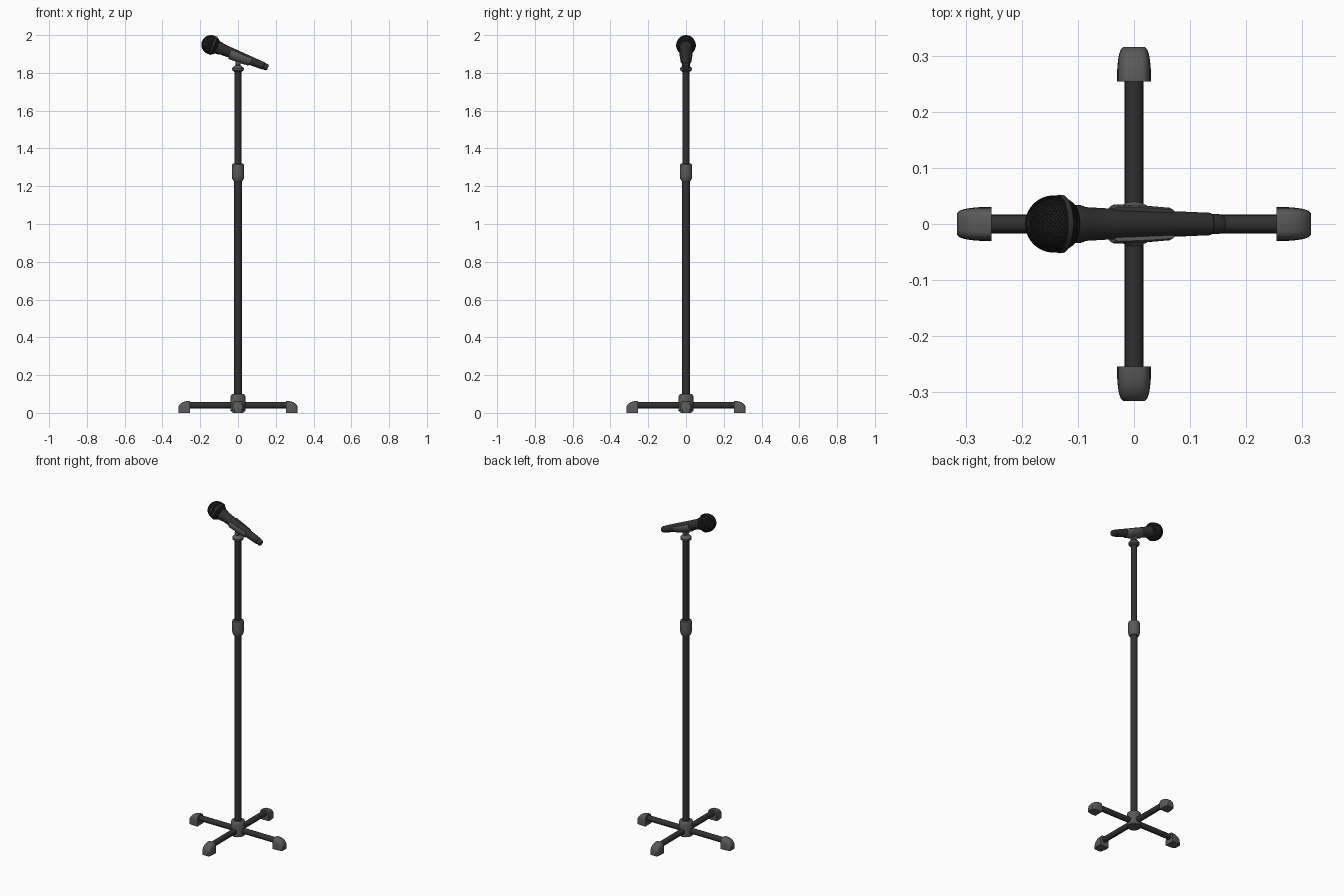
import bpy, bmesh, math
from mathutils import Matrix, Vector

if "Cube" in bpy.data.objects:
    bpy.data.objects.remove(bpy.data.objects["Cube"])


def material(name, v):
    m = bpy.data.materials.new(name)
    m.diffuse_color = (v, v, v, 1)
    m.use_nodes = True
    m.node_tree.nodes["Principled BSDF"].inputs["Base Color"].default_value = m.diffuse_color
    return m


BLACK = material("black_metal", 0.03)
GREY = material("grey_plastic", 0.1)
MESH = material("grille_black", 0.02)


def finish(name, bm, mat, mtx=Matrix()):
    bmesh.ops.recalc_face_normals(bm, faces=bm.faces)
    bm.transform(mtx)
    me = bpy.data.meshes.new(name)
    bm.to_mesh(me)
    bm.free()
    me.materials.append(mat)
    ob = bpy.data.objects.new(name, me)
    bpy.context.collection.objects.link(ob)
    return ob


def loft(name, rings, mat, mtx=Matrix(), caps=True):
    """Skin closed rings of points; optionally close both ends."""
    bm = bmesh.new()
    rows = [[bm.verts.new(p) for p in r] for r in rings]
    n = len(rows[0])
    for a, b in zip(rows, rows[1:]):
        for i in range(n):
            j = (i + 1) % n
            bm.faces.new((a[i], a[j], b[j], b[i]))
    if caps:
        bm.faces.new(rows[0])
        bm.faces.new(rows[-1])
    return finish(name, bm, mat, mtx)


def lathe(name, profile, mat, mtx=Matrix(), n=32):
    """Turn a (radius, height) profile about z."""
    rings = [[(r * math.cos(2 * math.pi * i / n), r * math.sin(2 * math.pi * i / n), z)
              for i in range(n)] for r, z in profile]
    return loft(name, rings, mat, mtx)


# Base: two crossing tubes and the hub
LEG_Z = 0.041
for axis, name in (("Y", "leg_tube_side"), ("X", "leg_tube_depth")):
    mtx = Matrix.Translation((0, 0, LEG_Z)) @ Matrix.Rotation(math.pi / 2, 4, axis)
    lathe(name, [(0.0165, -0.29), (0.0165, 0.29)], BLACK, mtx, 24)
lathe("hub", [(0.036, 0.008), (0.04, 0.012), (0.04, 0.085), (0.037, 0.094), (0.03, 0.1)], GREY)

# Rubber feet: flat underneath, rounded on top and at the outer end
foot_sections = [(0.254, 0.030, 0.063), (0.275, 0.030, 0.062), (0.292, 0.0285, 0.057),
                 (0.303, 0.0265, 0.050), (0.311, 0.0235, 0.041), (0.3155, 0.019, 0.032)]


def arch(d, w, h, n=14):
    pts = []
    for k in range(n + 1):
        a = math.pi * k / n
        c, s = math.cos(a), max(0, math.sin(a))
        pts.append((d, math.copysign(w * abs(c) ** 0.5, c), h * s ** 0.5 if s > 1e-6 else 0))
    return pts


for k in range(4):
    loft(f"foot_{k + 1}", [arch(*s) for s in foot_sections], GREY,
         Matrix.Rotation(k * math.pi / 2, 4, "Z"))

# Telescopic pole, clutch and top fitting
lathe("lower_pole", [(0.0205, 0.09), (0.0205, 1.25)], BLACK)
lathe("upper_pole", [(0.018, 1.25), (0.018, 1.815)], BLACK)
lathe("height_clutch", [(0.024, 1.228), (0.031, 1.24), (0.033, 1.255), (0.033, 1.305),
                        (0.031, 1.315), (0.024, 1.32)], GREY)
lathe("top_fitting", [(0.02, 1.806), (0.03, 1.812), (0.031, 1.824), (0.026, 1.831),
                      (0.013, 1.84), (0.012, 1.868)], GREY)

# Microphone frame: local z runs from head to tail, local x points down
TILT = math.radians(22)
MIC = Matrix.Translation((-0.143, 0, 1.949)) @ Matrix.Rotation(math.pi / 2 + TILT, 4, "Y")

# Microphone body
lathe("microphone_body", [(0.034, 0.034), (0.034, 0.05), (0.030, 0.062), (0.028, 0.1),
                          (0.020, 0.30), (0.0175, 0.302), (0.0175, 0.318),
                          (0.014, 0.325)], BLACK, MIC)
# Grille band and inner ball
lathe("grille_band", [(0.046, 0.008), (0.051, 0.008), (0.0522, 0.011), (0.0515, 0.017),
                      (0.049, 0.019), (0.044, 0.019)], BLACK, MIC, 40)
bm = bmesh.new()
bmesh.ops.create_uvsphere(bm, u_segments=32, v_segments=20, radius=0.0488)
finish("grille_lining", bm, MESH, MIC)

# Diamond wire grille: staggered rings joined by diamonds
N, ROWS, R = 36, 34, 0.0502
bm = bmesh.new()
rows = []
for i in range(ROWS + 1):
    p = math.radians(8 + 132 * i / ROWS)
    rows.append([bm.verts.new((R * math.sin(p) * math.cos(2 * math.pi * (j + (i % 2) / 2) / N),
                               R * math.sin(p) * math.sin(2 * math.pi * (j + (i % 2) / 2) / N),
                               -R * math.cos(p))) for j in range(N)])
for i in range(1, ROWS):
    for j in range(N):
        left = j - 1 if i % 2 == 0 else j
        right = (left + 1) % N
        # rows above and below are offset by half a step from row i
        a, c = rows[i][j], rows[i][(j + 1) % N]
        k = j if i % 2 == 0 else (j + 1) % N
        bm.faces.new((a, rows[i + 1][k], c, rows[i - 1][k]))
grille = finish("wire_grille", bm, MESH, MIC)
wire = grille.modifiers.new("wire", "WIREFRAME")
wire.thickness = 0.0016
wire.offset = 0

# Clip: an open-topped tapered trough round the body
SPAN, STEPS = math.radians(118), 20


def trough(z, inner, outer):
    angles = [-SPAN + 2 * SPAN * k / STEPS for k in range(STEPS + 1)]
    return ([(outer * math.cos(a), outer * math.sin(a), z) for a in angles] +
            [(inner * math.cos(a), inner * math.sin(a), z) for a in reversed(angles)])


loft("microphone_clip", [trough(0.113, 0.0272, 0.033), trough(0.118, 0.027, 0.035),
                         trough(0.185, 0.0243, 0.032), trough(0.222, 0.0228, 0.029),
                         trough(0.226, 0.0227, 0.027)], GREY, MIC)
# Clip pivot lug
pivot = Matrix.Translation((0, 0, 1.852)) @ Matrix.Rotation(math.pi / 2, 4, "X")
lathe("clip_pivot", [(0.011, -0.016), (0.013, -0.014), (0.013, 0.014), (0.011, 0.016)],
      GREY, pivot, 24)

# Smooth shading with crisp edges
for ob in bpy.context.collection.objects:
    ob.select_set(True)
    bpy.context.view_layer.objects.active = ob
bpy.ops.object.shade_smooth_by_angle(angle=math.radians(35))
